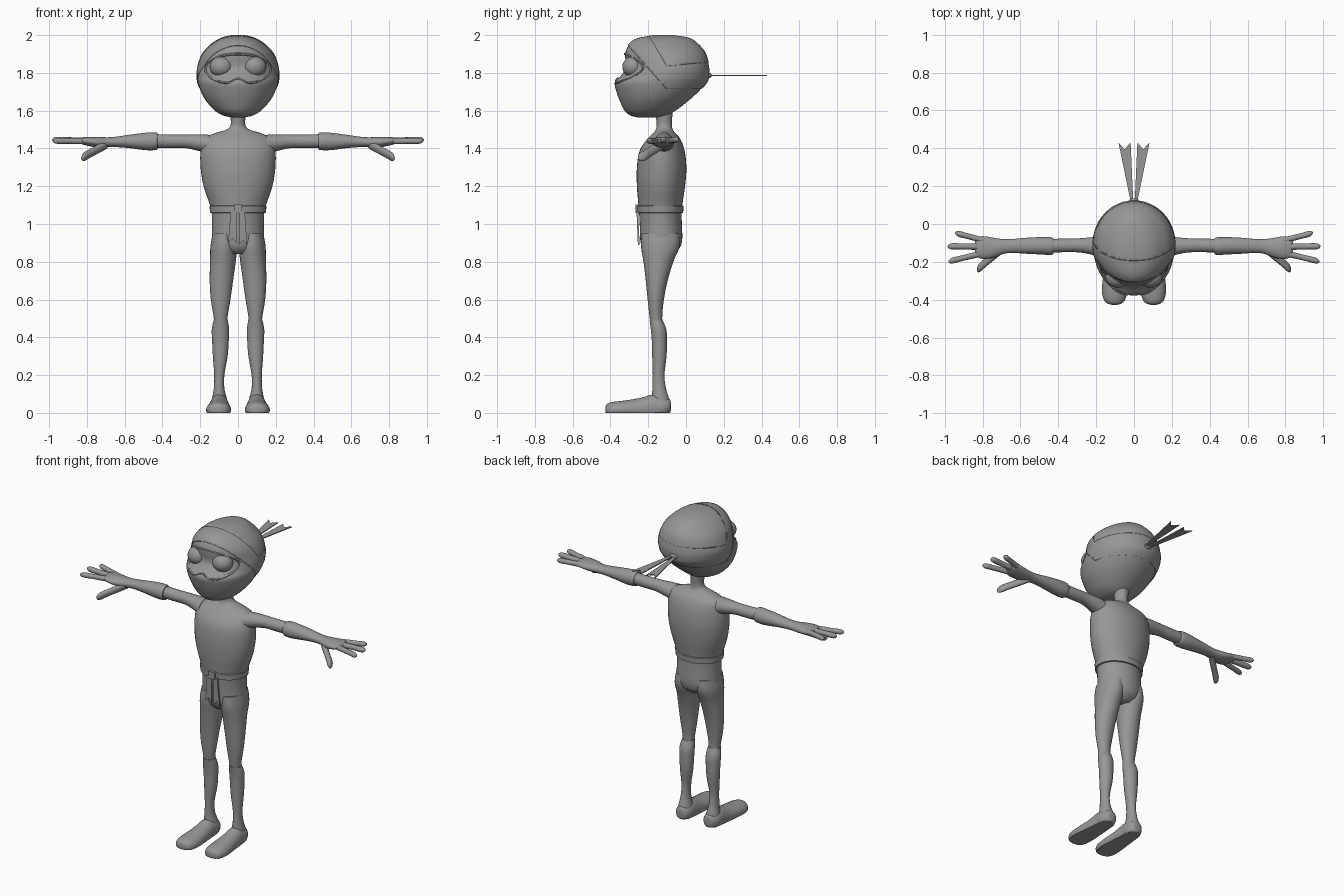
import bpy, bmesh, math
from mathutils import Vector
from mathutils.bvhtree import BVHTree

if "Cube" in bpy.data.objects:
    bpy.data.objects.remove(bpy.data.objects["Cube"])

grey = bpy.data.materials.new("mid_grey")
grey.diffuse_color = (0.31, 0.31, 0.31, 1)
grey.use_nodes = True
grey.node_tree.nodes["Principled BSDF"].inputs["Base Color"].default_value = grey.diffuse_color


def finish(name, bm, mirror=False, angle=40):
    bmesh.ops.recalc_face_normals(bm, faces=bm.faces)
    me = bpy.data.meshes.new(name)
    bm.to_mesh(me)
    bm.free()
    me.materials.append(grey)
    ob = bpy.data.objects.new(name, me)
    bpy.context.collection.objects.link(ob)
    bpy.ops.object.select_all(action='DESELECT')
    ob.select_set(True)
    bpy.context.view_layer.objects.active = ob
    bpy.ops.object.shade_smooth_by_angle(angle=math.radians(angle))
    if mirror:
        ob.modifiers.new("mirror", 'MIRROR').use_mirror_merge = False
    return ob


def spline(rings, steps):
    """Smooth interpolation through the ring parameters."""
    out = []
    for i in range(len(rings) - 1):
        a, b = rings[max(i - 1, 0)], rings[i]
        c, d = rings[i + 1], rings[min(i + 2, len(rings) - 1)]
        for k in range(steps):
            t = k / steps
            out.append([0.5 * (2 * q + (r - p) * t + (2 * p - 5 * q + 4 * r - s) * t * t
                               + (3 * q - p - 3 * r + s) * t ** 3)
                        for p, q, r, s in zip(a, b, c, d)])
    return out + [list(rings[-1])]


def loft(rings, axis, sides=28, steps=4):
    """Elliptical rings (position, centre 1, centre 2, radius 1, radius 2) along an axis."""
    bm = bmesh.new()
    loops = []
    for p, c1, c2, r1, r2 in spline(rings, steps):
        loop = []
        for j in range(sides):
            a = 2 * math.pi * j / sides
            u, v = c1 + r1 * math.cos(a), c2 + r2 * math.sin(a)
            co = {'x': (p, u, v), 'y': (u, p, v), 'z': (u, v, p)}[axis]
            loop.append(bm.verts.new(co))
        loops.append(loop)
    for a, b in zip(loops, loops[1:]):
        for j in range(sides):
            k = (j + 1) % sides
            bm.faces.new((a[j], a[k], b[k], b[j]))
    bm.faces.new(loops[0])
    bm.faces.new(loops[-1])
    return bm


def upright(table):
    """Rows of height, half width, front y, back y."""
    return [(z, 0, (f + b) / 2, w, (b - f) / 2) for z, w, f, b in table]


def plate(name, outline, thick, place, mirror=False):
    """Extruded flat outline; place maps (u, v, depth) to space."""
    bm = bmesh.new()
    lo, hi = ([bm.verts.new(place(u, v, d)) for u, v in outline] for d in (0, thick))
    bm.faces.new(lo)
    bm.faces.new(hi)
    for i in range(len(lo)):
        j = (i + 1) % len(lo)
        bm.faces.new((lo[i], lo[j], hi[j], hi[i]))
    return finish(name, bm, mirror, 30)


# Torso with neck and pelvis
finish("torso", loft(upright([
    (0.84, .06, -.20, -.07), (0.87, .115, -.23, -.035), (0.92, .137, -.243, -.02),
    (1.00, .137, -.245, -.022), (1.08, .143, -.25, -.022), (1.20, .182, -.26, -.005),
    (1.30, .198, -.26, .002), (1.39, .198, -.245, -.008), (1.45, .182, -.205, -.03),
    (1.48, .125, -.175, -.055), (1.50, .06, -.16, -.07), (1.53, .038, -.155, -.075),
    (1.60, .045, -.165, -.07)]), 'z', 40))

# Head
head_rings = upright([
    (1.565, .04, -.26, -.15), (1.575, .08, -.295, -.10), (1.60, .122, -.325, -.055),
    (1.65, .168, -.35, .01), (1.70, .196, -.368, .065), (1.75, .212, -.377, .108),
    (1.785, .215, -.345, .119), (1.83, .211, -.318, .118), (1.90, .185, -.322, .10),
    (1.95, .138, -.30, .06), (1.98, .09, -.255, .015), (1.995, .035, -.17, -.07)])
head = loft(head_rings, 'z', 48, 5)
tree = BVHTree.FromBMesh(head)
finish("head", head)


# Cloth layers of the hood, cut from slightly larger head shells
def hood(name, grow, cuts):
    bm = loft(head_rings, 'z', 48, 5)
    for co, no in cuts:
        bmesh.ops.bisect_plane(bm, geom=bm.verts[:] + bm.edges[:] + bm.faces[:],
                               plane_co=co, plane_no=no, clear_inner=True)
    mid = Vector((0, -.11, 1.80))
    for v in bm.verts:
        v.co = mid + (v.co - mid) * grow
    ob = finish(name, bm)
    ob.modifiers.new("thickness", 'SOLIDIFY').thickness = 0.008


hood("hood_band", 1.02, [((0, -.24, 1.87), (0, .75, .66)), ((0, 0, 1.72), (0, 0, 1))])
hood("hood_crown", 1.028, [((0, -.14, 1.90), (0, .87, .5)), ((0, 0, 1.845), (0, -.1, 1))])

# Rim of the eye opening, laid onto the face
bm = bmesh.new()
rim = []
for i in range(64):
    t = 2 * math.pi * i / 64
    x = .172 * math.cos(t)
    z = 1.82 + .08 * math.sin(t)
    if math.sin(t) < 0:
        z += .03 * math.exp(-(x / .04) ** 2)
    hit = tree.ray_cast(Vector((x, -1, z)), Vector((0, 1, 0)))[0]
    out = Vector((math.cos(t), 0, math.sin(t)))
    rim.append([bm.verts.new(hit + .007 * (math.cos(k * math.pi / 3) * out
                + Vector((0, math.sin(k * math.pi / 3), 0)))) for k in range(6)])
for i in range(64):
    for k in range(6):
        a, b, m = rim[i], rim[(i + 1) % 64], (k + 1) % 6
        bm.faces.new((a[k], a[m], b[m], b[k]))
finish("eye_opening_rim", bm)

# Eyes and the knot at the back of the hood
for name, pos, size, mir in (("eyes", (.088, -.279, 1.832), (.062, .058, .056), True),
                             ("hood_knot", (0, .122, 1.787), (.025, .014, .014), False)):
    bm = bmesh.new()
    bmesh.ops.create_uvsphere(bm, u_segments=28, v_segments=16, radius=1)
    for v in bm.verts:
        v.co = Vector(pos) + Vector(a * b for a, b in zip(v.co, size))
    finish(name, bm, mir)

# Ribbon tails with notched ends
plate("ribbon_tails", [(.004, .12), (.018, .12), (.082, .43), (.05, .395), (.018, .43)],
      .006, lambda u, v, d: (u, v, 1.784 + d), True)

# Arms, gloves, hands
finish("arm", loft([
    (.15, -.125, 1.42, .06, .052), (.20, -.118, 1.43, .05, .045), (.28, -.113, 1.438, .038, .036),
    (.36, -.113, 1.438, .036, .036), (.46, -.115, 1.44, .036, .036)], 'x'), True)
finish("glove", loft([
    (.425, -.117, 1.438, .040, .043), (.44, -.117, 1.438, .047, .047), (.49, -.115, 1.437, .046, .046),
    (.57, -.115, 1.437, .042, .036), (.64, -.116, 1.435, .037, .028), (.69, -.119, 1.433, .039, .026),
    (.74, -.125, 1.433, .052, .028), (.79, -.125, 1.437, .060, .024), (.825, -.122, 1.44, .054, .018),
    (.84, -.12, 1.441, .035, .008)], 'x'), True)
for name, root, tip, r in (("rear_finger", (.78, -.09, 1.44), (.945, -.047, 1.447), .016),
                           ("middle_finger", (.78, -.12, 1.44), (.985, -.118, 1.446), .017),
                           ("front_finger", (.78, -.15, 1.438), (.98, -.198, 1.440), .016),
                           ("thumb", (.69, -.125, 1.425), (.83, -.242, 1.348), .025)):
    a, b = Vector(root), Vector(tip)
    rings = []
    for t, s in ((0, 1), (.3, 1), (.6, .95), (.85, 1), (.95, .75), (1, .2)):
        p = a.lerp(b, t)
        rings.append((p.x, p.y, p.z, r * s, r * s))
    finish(name, loft(rings, 'x', 14, 3), True)

# Legs, boot shafts, feet
finish("leg", loft([
    (.95, .072, -.135, .062, .10), (.88, .075, -.136, .071, .102), (.80, .080, -.146, .068, .079),
    (.70, .088, -.155, .062, .058), (.60, .092, -.160, .052, .043), (.50, .092, -.159, .036, .033),
    (.44, .092, -.150, .036, .033)], 'z'), True)
finish("boot_shaft", loft([
    (.49, .092, -.158, .038, .035), (.44, .093, -.145, .046, .041), (.38, .093, -.141, .044, .040),
    (.30, .094, -.141, .039, .038), (.20, .099, -.145, .027, .031), (.13, .100, -.142, .028, .036),
    (.07, .098, -.135, .040, .046), (.03, .098, -.135, .040, .046)], 'z'), True)
bm = loft([
    (-.080, .097, .035, .015, .02), (-.088, .097, .035, .035, .04), (-.12, .098, .03, .050, .055),
    (-.17, .099, .03, .052, .068), (-.24, .100, .02, .058, .060), (-.32, .102, .016, .066, .050),
    (-.38, .103, .015, .063, .044), (-.415, .103, .016, .045, .034), (-.427, .103, .018, .015, .015)], 'y')
for v in bm.verts:
    v.co.z = max(v.co.z, 0)
finish("foot", bm, True)

# Belt, buckle knot and hanging cloth strips
finish("belt", loft([
    (1.058, 0, -.137, .140, .112), (1.060, 0, -.137, .148, .122), (1.095, 0, -.137, .151, .124),
    (1.098, 0, -.137, .143, .115)], 'z', 40, 1))
plate("belt_knot", [(-.022, 1.057), (.022, 1.057), (.022, 1.102), (-.022, 1.102)],
      .02, lambda u, v, d: (u, -.268 + d, v))
for name, x0, x1, low in (("left_strip", -.052, -.008, .90), ("right_strip", .006, .048, .89)):
    plate(name, [(x0, low), ((x0 + x1) / 2, low + .025), (x1, low), (x1 * .75, 1.07), (x0 * .75, 1.07)],
          .009, lambda u, v, d: (u, -.262 + (1.07 - v) * .04 + d, v))
